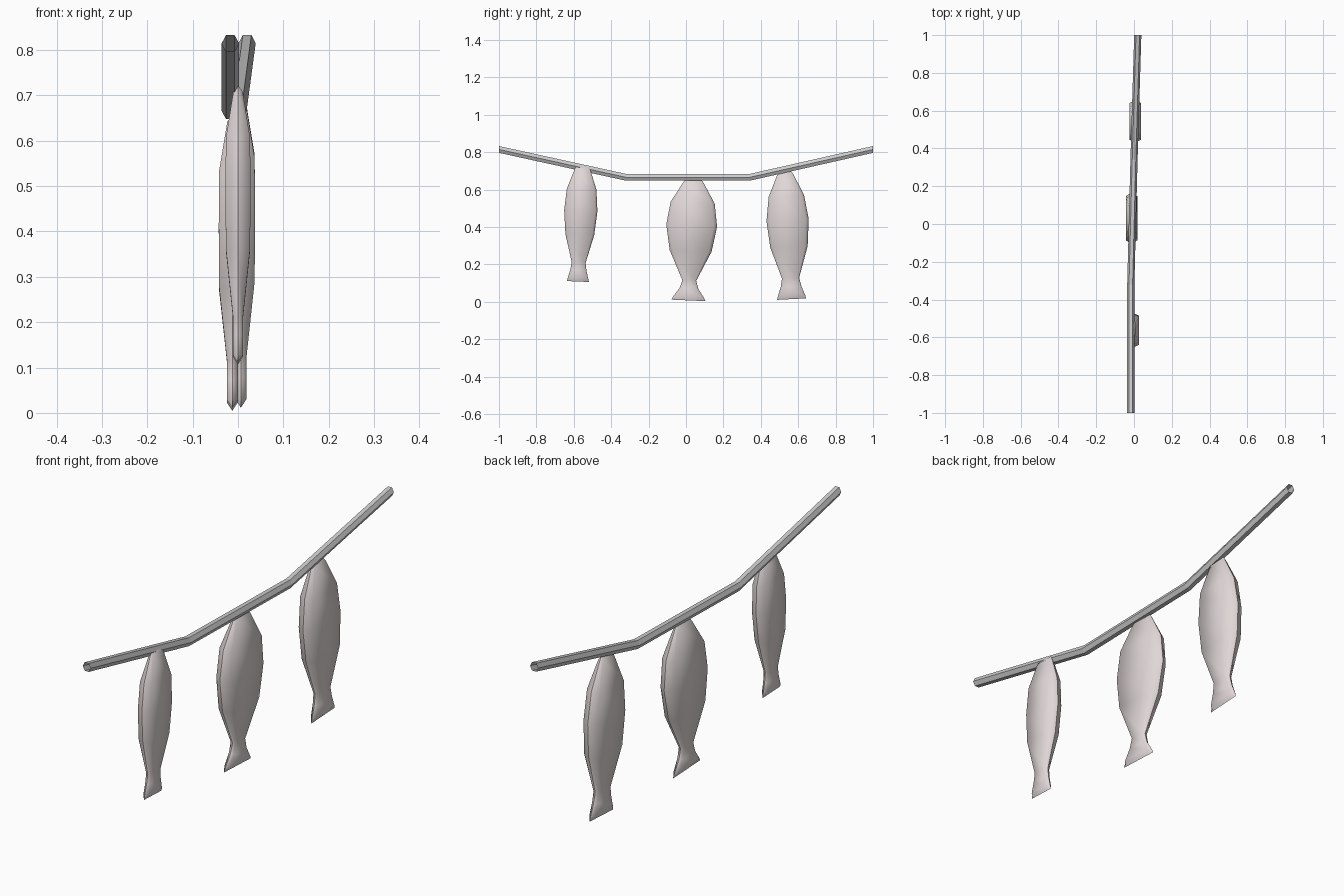
import bpy, bmesh, math
from mathutils import Vector

if "Cube" in bpy.data.objects:
    bpy.data.objects.remove(bpy.data.objects["Cube"])


def material(name, color):
    m = bpy.data.materials.new(name)
    m.diffuse_color = color
    m.use_nodes = True
    m.node_tree.nodes["Principled BSDF"].inputs["Base Color"].default_value = m.diffuse_color
    return m


def make_object(name, bm, mat):
    bmesh.ops.remove_doubles(bm, verts=bm.verts, dist=1e-5)
    bmesh.ops.recalc_face_normals(bm, faces=bm.faces)
    mesh = bpy.data.meshes.new(name)
    bm.to_mesh(mesh)
    bm.free()
    mesh.materials.append(mat)
    obj = bpy.data.objects.new(name, mesh)
    bpy.context.collection.objects.link(obj)
    return obj


def loft(rings):
    bm = bmesh.new()
    rows = [[bm.verts.new(p) for p in ring] for ring in rings]
    for a, b in zip(rows, rows[1:]):
        for i in range(len(a)):
            j = (i + 1) % len(a)
            bm.faces.new((a[i], a[j], b[j], b[i]))
    return bm


rope_mat = material("rope_grey", (0.75, 0.72, 0.73, 1))
fish_mat = material("fish_pink_grey", (0.75, 0.68, 0.68, 1))

# Rope: open six-sided tube sagging in the middle
path = [(-0.017, -1, 0.815), (-0.017, -0.32, 0.666), (0.0, 0.34, 0.666), (0.02, 1, 0.815)]
hexagon = [(0.019 * math.cos(k * math.pi / 3), 0.021 * math.sin(k * math.pi / 3)) for k in range(6)]
make_object("rope", loft([[(x + u, y, z + v) for u, v in hexagon] for x, y, z in path]), rope_mat)

# Shared lengthwise stations and thickness of the flattened fish
STATIONS = [0, 0.02, 0.19, 0.38, 0.59, 0.835, 0.9, 0.972, 1]
THICK = [0, 0.011, 0.029, 0.03, 0.029, 0.012, 0.012, 0.012, 0]


def fish(name, x, top, bottom, widths, scale):
    top, bottom = Vector((x, *top)), Vector((x, *bottom))
    axis = (bottom - top).normalized()
    side = Vector((0, -axis.z, axis.y))
    rings = []
    for s, t, w in zip(STATIONS, THICK, widths):
        c = top.lerp(bottom, s)
        t *= scale
        section = [(0, -1), (t, -0.86), (t, 0.86), (0, 1), (-t, 0.86), (-t, -0.86)]
        rings.append([c + side * (v * w) + Vector((u, 0, 0)) for u, v in section])
    bm = loft(rings)
    # crisp ridge around the outline, smooth flanks
    bmesh.ops.remove_doubles(bm, verts=bm.verts, dist=1e-5)
    for f in bm.faces:
        f.smooth = True
    for e in bm.edges:
        if all(abs(v.co.x - x) < 1e-5 for v in e.verts):
            e.smooth = False
    return make_object(name, bm, fish_mat)


# Three fish hanging from the rope
fish("small_fish", 0.0, (-0.553, 0.72), (-0.578, 0.109),
     [0.035, 0.042, 0.079, 0.089, 0.077, 0.037, 0.043, 0.055, 0.059], 0.92)
fish("wide_fish", -0.0125, (0.041, 0.653), (0.013, 0.008),
     [0.042, 0.053, 0.118, 0.136, 0.112, 0.037, 0.05, 0.082, 0.092], 1.0)
fish("long_fish", 0.0065, (0.53, 0.695), (0.565, 0.015),
     [0.034, 0.043, 0.095, 0.113, 0.1, 0.046, 0.055, 0.073, 0.078], 1.04)
